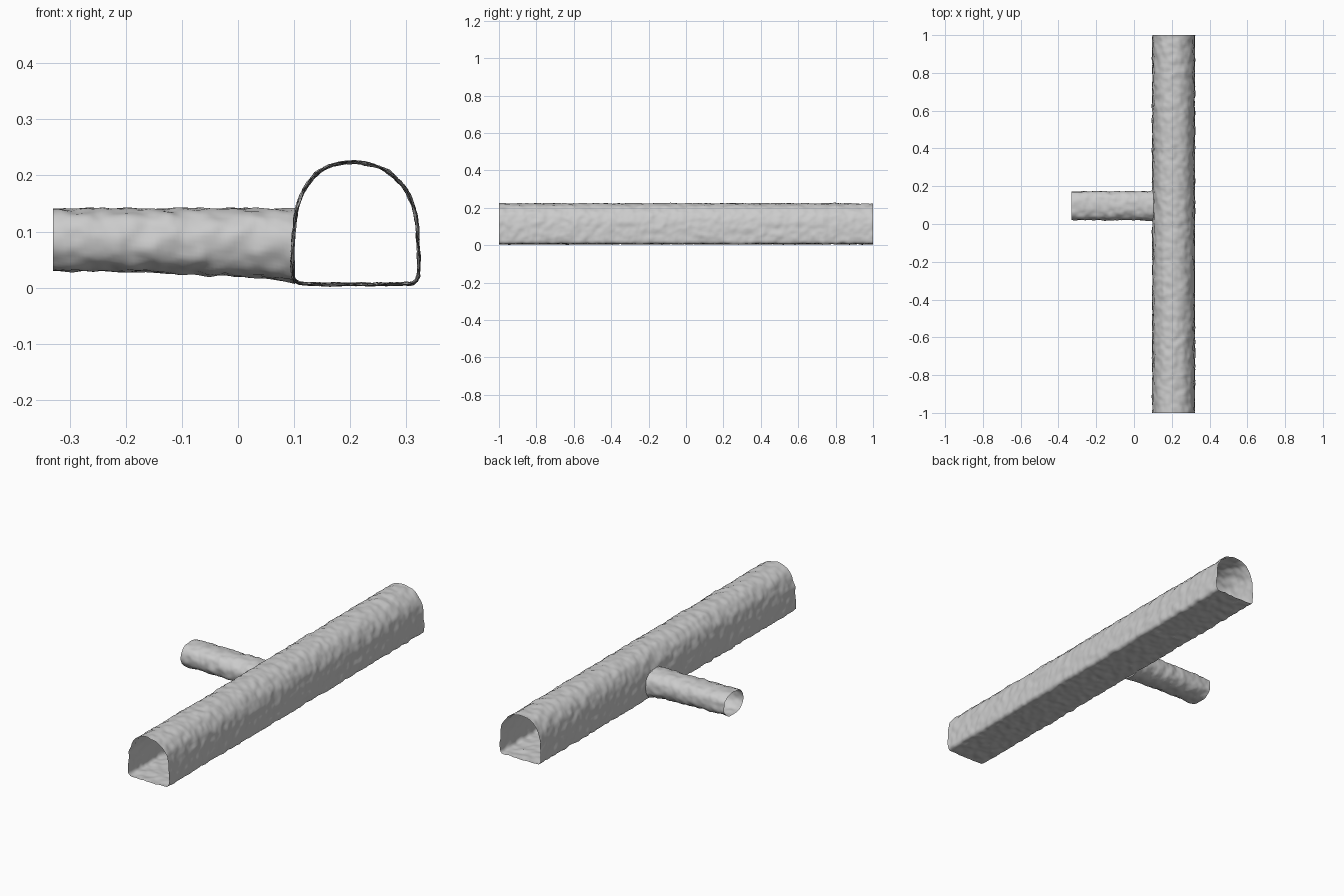
import bpy, bmesh, math
from mathutils import Vector, noise

if "Cube" in bpy.data.objects:
    bpy.data.objects.remove(bpy.data.objects["Cube"])


def closed_curve(points, count):
    """Catmull-Rom loop through 2D points, resampled evenly by length."""
    pts = [Vector(p) for p in points]
    n, dense = len(pts), []
    for i in range(n):
        a, b, c, d = (pts[(i + k) % n] for k in (-1, 0, 1, 2))
        for s in range(20):
            t = s / 20
            dense.append(0.5 * (2 * b + (c - a) * t + (2 * a - 5 * b + 4 * c - d) * t * t
                                + (3 * b - a - 3 * c + d) * t ** 3))
    dense.append(dense[0])
    total = sum((q - p).length for p, q in zip(dense, dense[1:]))
    out, walked = [], 0.0
    for p, q in zip(dense, dense[1:]):
        seg = (q - p).length
        while len(out) < count and len(out) * total / count < walked + seg:
            out.append(p.lerp(q, (len(out) * total / count - walked) / seg))
        walked += seg
    return out


def tube(name, rings, fixed_axis, amp, keep=lambda c: True):
    """Open shell through rings of points, roughened like hewn rock."""
    bm = bmesh.new()
    rows = [[bm.verts.new(p) for p in ring] for ring in rings]
    for r0, r1 in zip(rows, rows[1:]):
        for i in range(len(r0)):
            j = (i + 1) % len(r0)
            bm.faces.new((r0[i], r0[j], r1[j], r1[i]))
    bmesh.ops.recalc_face_normals(bm, faces=bm.faces)
    bm.normal_update()
    moves = []
    for v in bm.verts:
        d = amp * (noise.noise(v.co * 28) + 0.4 * noise.noise(v.co * 60))
        offset = v.normal * d
        offset[fixed_axis] = 0
        moves.append(offset)
    drop = [f for f in bm.faces if not keep(f.calc_center_median())]
    for v, offset in zip(bm.verts, moves):
        v.co += offset
        v.co.z = max(v.co.z, 0.0)
    bmesh.ops.delete(bm, geom=drop, context='FACES')
    mesh = bpy.data.meshes.new(name)
    bm.to_mesh(mesh)
    bm.free()
    mesh.shade_smooth()
    obj = bpy.data.objects.new(name, mesh)
    bpy.context.collection.objects.link(obj)
    return obj


# Branch dimensions along its length: bottom and top, flaring at the junction
Y_MID = 0.097


def branch_bounds(x):
    flare = max(0.0, (x - 0.04) / 0.06) ** 2
    low = 0.029 - 0.011 * max(0.0, min(1.0, (x + 0.2) / 0.25)) - 0.011 * min(flare, 1.1)
    return low, 0.141, 0.076 + 0.004 * min(flare, 1.1)


def outside_mouth(c):
    low, high, half = branch_bounds(0.1)
    mid, rad = (low + high) / 2, (high - low) / 2
    inside = abs((c.y - Y_MID) / half) ** 2.4 + abs((c.z - mid) / rad) ** 2.4 < 0.9
    return not (c.x < 0.15 and inside)


# Main tunnel: flat floor, upright walls and arched roof
profile = [(0.21, 0.006), (0.30, 0.007), (0.317, 0.012), (0.322, 0.03), (0.321, 0.08),
           (0.315, 0.135), (0.297, 0.177), (0.26, 0.211), (0.205, 0.224), (0.155, 0.213),
           (0.121, 0.18), (0.104, 0.135), (0.098, 0.08), (0.097, 0.03), (0.102, 0.012),
           (0.12, 0.007)]
loop = closed_curve(profile, 84)
tube("main_tunnel", [[(p.x, -1 + 2 * k / 220, p.y) for p in loop] for k in range(221)],
     1, 0.005, outside_mouth)

# Side tunnel: rounded bore opening into the left wall
rings = []
for k in range(61):
    x = -0.33 + 0.432 * k / 60
    low, high, half = branch_bounds(x)
    ring = []
    for i in range(56):
        a = 2 * math.pi * i / 56
        c, s = math.cos(a), math.sin(a)
        ring.append((x, Y_MID + half * math.copysign(abs(c) ** (2 / 2.4), c),
                     (low + high) / 2 + (high - low) / 2 * math.copysign(abs(s) ** (2 / 2.4), s)))
    rings.append(ring)
tube("side_tunnel", rings, 0, 0.005)
